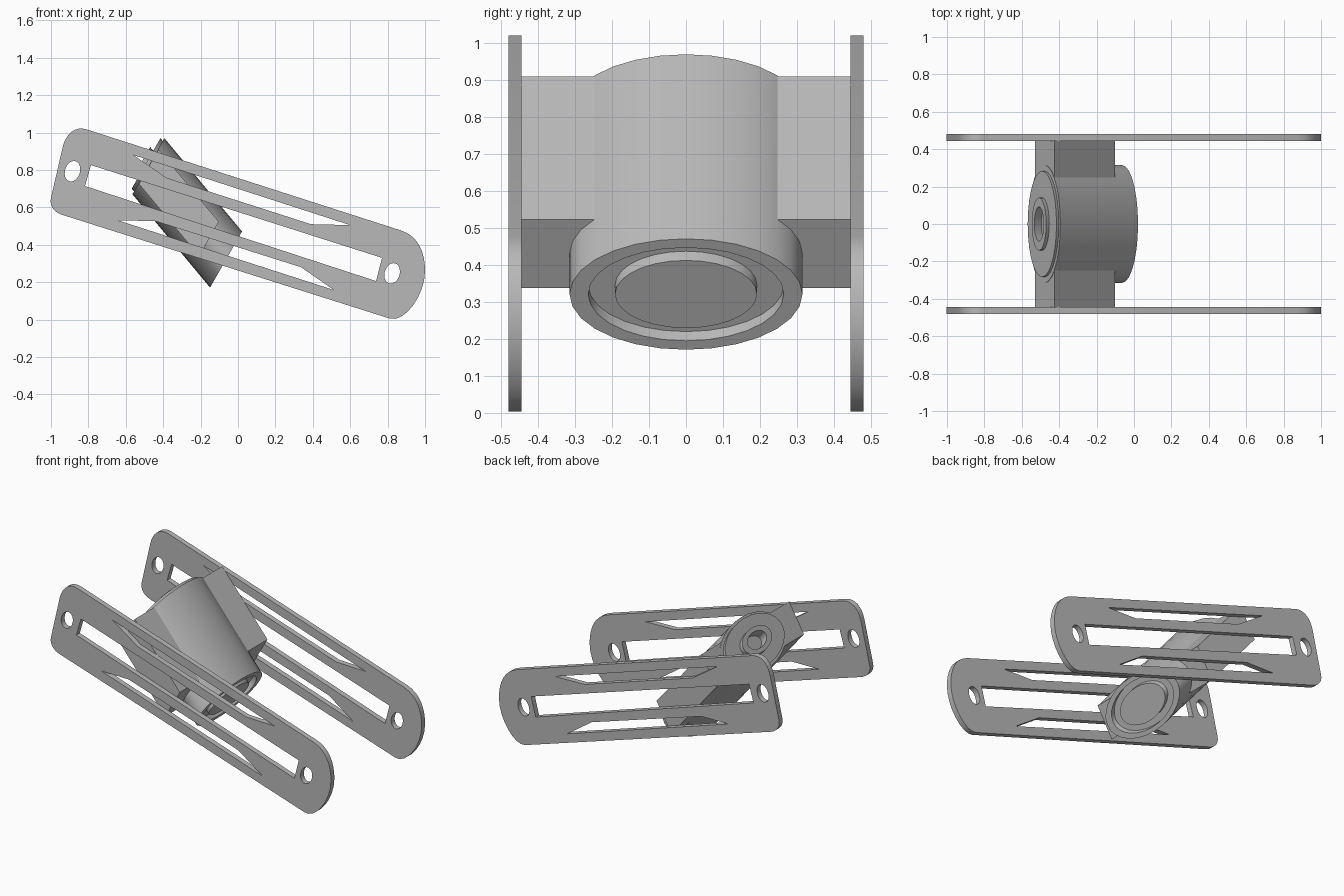
import bpy, bmesh, math
from mathutils import Matrix, Vector
from mathutils.geometry import interpolate_bezier

cube = bpy.data.objects.get("Cube")
if cube:
    bpy.data.objects.remove(cube, do_unlink=True)

gray = bpy.data.materials.new("plain_gray")
gray.use_nodes = True
color = (0.48, 0.48, 0.48, 1)
gray.diffuse_color = color
gray.node_tree.nodes["Principled BSDF"].inputs["Base Color"].default_value = color

# Sheared frame of the barrel: section axes across, along y, and the long axis
FRAME = Matrix(((0.0855, 0, -0.415, -0.064),
                (0, 0.315, 0, 0),
                (0.15, 0, 0.499, 0.321),
                (0, 0, 0, 1)))


def finish(obj, smooth=True):
    bpy.ops.object.select_all(action='DESELECT')
    obj.select_set(True)
    bpy.context.view_layer.objects.active = obj
    if obj.type == 'CURVE':
        bpy.ops.object.convert(target='MESH')
        obj = bpy.context.object
    obj.data.materials.clear()
    obj.data.materials.append(gray)
    if smooth:
        bpy.ops.object.shade_smooth_by_angle(angle=math.radians(30))


def add_mesh(name, bm, smooth=True):
    bmesh.ops.recalc_face_normals(bm, faces=bm.faces)
    mesh = bpy.data.meshes.new(name)
    bm.to_mesh(mesh)
    bm.free()
    obj = bpy.data.objects.new(name, mesh)
    bpy.context.collection.objects.link(obj)
    finish(obj, smooth)


def bezier(a, b, c, d, steps=9):
    return [p.to_2d() for p in interpolate_bezier(*[Vector(v).to_3d() for v in (a, b, c, d)], steps)]


def corner(a, c, b):
    a, b, c = Vector(a), Vector(b), Vector(c)
    return bezier(a, a.lerp(c, 0.6), b.lerp(c, 0.6), b)


def oval(x, z, tilt=-0.3, n=24):
    turn = Matrix.Rotation(tilt, 2)
    return [Vector((x, z)) + turn @ Vector((0.04 * math.cos(i * math.tau / n),
                                            0.056 * math.sin(i * math.tau / n)))
            for i in range(n)]


# Side plates: rounded outline with slots and pivot holes
outline = (corner((-0.94, 0.56), (-1.015, 0.584), (-1.0, 0.65))
           + corner((-0.938, 0.92), (-0.908, 1.048), (-0.81, 1.017))
           + bezier((0.87, 0.477), (0.965, 0.447), (1.0, 0.36), (1.0, 0.26))
           + bezier((1.0, 0.26), (1.0, 0.13), (0.89, -0.02), (0.81, 0.006))[1:])
middle_slot = [(-0.786, 0.826), (0.77, 0.33), (0.738, 0.206), (-0.818, 0.714)]
upper_slot = [(-0.56, 0.88), (0.6, 0.505), (0.39, 0.51), (-0.38, 0.757)]
lower_slot = [(-0.64, 0.53), (-0.444, 0.527), (0.337, 0.28), (0.513, 0.158)]
loops = [outline, middle_slot, upper_slot, lower_slot, oval(-0.885, 0.793), oval(0.824, 0.247)]


def side_plate(name, y):
    curve = bpy.data.curves.new(name, 'CURVE')
    curve.dimensions = '2D'
    curve.fill_mode = 'BOTH'
    curve.extrude = 0.0175
    for loop in loops:
        spline = curve.splines.new('POLY')
        spline.points.add(len(loop) - 1)
        for point, (x, z) in zip(spline.points, loop):
            point.co = (x, z, 0, 1)
        spline.use_cyclic_u = True
    obj = bpy.data.objects.new(name, curve)
    obj.location.y = y
    obj.rotation_euler.x = math.pi / 2
    bpy.context.collection.objects.link(obj)
    finish(obj)


# Barrel: turned profile with recessed lower end and stepped, bored upper end
def barrel():
    profile = [(0, 0), (0.61, 0), (0.61, 0.05), (0.84, 0.05), (0.84, 0), (1, 0),
               (1, 1), (0.9, 1), (0.9, 1.03), (0.45, 1.03), (0.45, 1.07),
               (0.29, 1.07), (0.29, 0.98), (0, 0.98)]
    bm = bmesh.new()
    verts = [bm.verts.new((r, 0, t)) for r, t in profile]
    edges = [bm.edges.new(pair) for pair in zip(verts, verts[1:])]
    bmesh.ops.spin(bm, geom=verts + edges, cent=(0, 0, 0), axis=(0, 0, 1),
                   angle=math.tau, steps=28)
    bmesh.ops.remove_doubles(bm, verts=bm.verts, dist=0.001)
    bm.transform(FRAME)
    add_mesh("barrel", bm)


# Mounting blocks joining the barrel to the plates
def mounting_block(name, side):
    bm = bmesh.new()
    bmesh.ops.create_cube(bm, size=1)
    inner, outer = 0.76, 0.447 / 0.315
    bottom, top = 0.22, 0.995
    place = Matrix.Translation((0, side * (inner + outer) / 2, (bottom + top) / 2))
    size = Matrix.Diagonal((1.23, outer - inner, top - bottom, 1))
    bm.transform(FRAME @ place @ size)
    add_mesh(name, bm, False)


barrel()
for label, side in (("front", -1), ("back", 1)):
    side_plate(label + "_plate", side * 0.4625)
    mounting_block(label + "_mounting_block", side)
